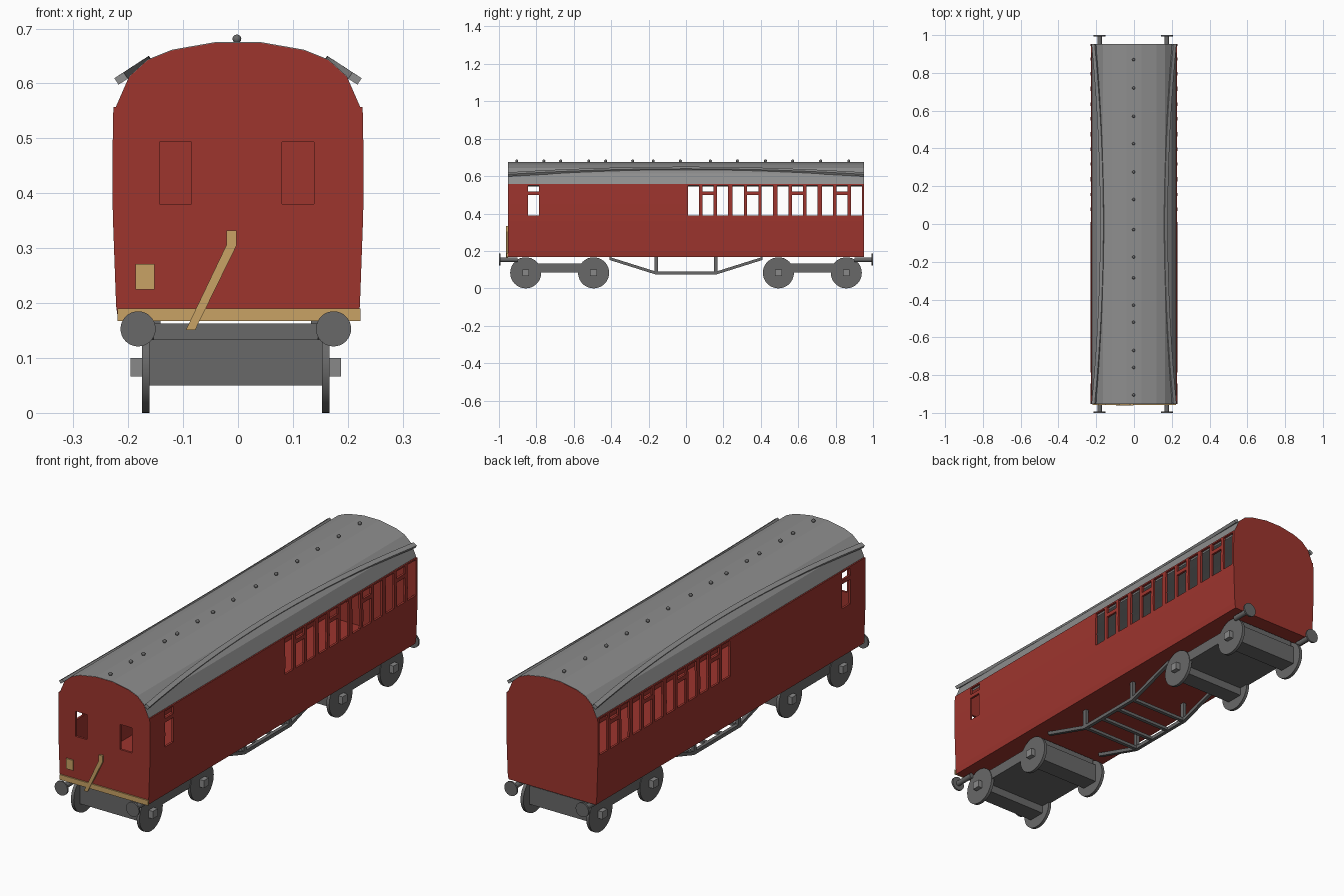
import bpy, bmesh, math
from mathutils import Matrix, Vector

cube = bpy.data.objects.get("Cube")
if cube:
    bpy.data.objects.remove(cube)


def material(name, rgb):
    m = bpy.data.materials.new(name)
    m.use_nodes = True
    m.diffuse_color = (*rgb, 1)
    m.node_tree.nodes["Principled BSDF"].inputs["Base Color"].default_value = (*rgb, 1)
    return m


RED = material("carriage red", (0.34, 0.035, 0.027))
ROOF = material("roof grey", (0.27, 0.27, 0.27))
IRON = material("dark iron", (0.14, 0.14, 0.14))
BOX = material("axle box grey", (0.25, 0.25, 0.25))
GOLD = material("pale gold", (0.58, 0.36, 0.13))


def finish(name, bm, mat):
    bmesh.ops.recalc_face_normals(bm, faces=bm.faces)
    me = bpy.data.meshes.new(name)
    bm.to_mesh(me)
    bm.free()
    me.materials.append(mat)
    ob = bpy.data.objects.new(name, me)
    bpy.context.collection.objects.link(ob)
    return ob


def loft(name, rings, mat):
    """Skin closed rings of points and cap both ends."""
    bm = bmesh.new()
    vs = [[bm.verts.new(p) for p in r] for r in rings]
    n = len(vs[0])
    for a, b in zip(vs, vs[1:]):
        for i in range(n):
            bm.faces.new((a[i], a[(i + 1) % n], b[(i + 1) % n], b[i]))
    bm.faces.new(vs[0])
    bm.faces.new(vs[-1])
    return finish(name, bm, mat)


def prism(name, profile, y0, y1, mat):
    return loft(name, [[(x, y, z) for x, z in profile] for y in (y0, y1)], mat)


def boxes(name, spans, mat):
    """One mesh of axis-aligned boxes given as (x0, x1, y0, y1, z0, z1)."""
    bm = bmesh.new()
    for x0, x1, y0, y1, z0, z1 in spans:
        m = (Matrix.Translation(((x0 + x1) / 2, (y0 + y1) / 2, (z0 + z1) / 2))
             @ Matrix.Diagonal((x1 - x0, y1 - y0, z1 - z0, 1)))
        bmesh.ops.create_cube(bm, size=1, matrix=m)
    return finish(name, bm, mat)


def rod(name, p, q, r, mat, sides=24):
    p, q = Vector(p), Vector(q)
    bm = bmesh.new()
    m = Matrix.Translation((p + q) / 2) @ (q - p).to_track_quat('Z', 'Y').to_matrix().to_4x4()
    bmesh.ops.create_cone(bm, cap_ends=True, segments=sides, radius1=r, radius2=r,
                          depth=(q - p).length, matrix=m)
    return finish(name, bm, mat)


def cut(ob, cutter):
    mod = ob.modifiers.new("openings", 'BOOLEAN')
    mod.operation, mod.solver, mod.object = 'DIFFERENCE', 'EXACT', cutter
    dg = bpy.context.evaluated_depsgraph_get()
    me = bpy.data.meshes.new_from_object(ob.evaluated_get(dg))
    ob.modifiers.clear()
    ob.data = me


def smooth(obs):
    bpy.ops.object.select_all(action='DESELECT')
    for o in obs:
        o.select_set(True)
    bpy.context.view_layer.objects.active = obs[0]
    bpy.ops.object.shade_smooth_by_angle(angle=math.radians(35))


END = 0.953
EAVE = 0.557
wall = [(0.218, 0.167), (0.222, 0.195), (0.228, 0.36), (0.229, 0.45), (0.227, EAVE)]
arch = [(0.222, EAVE), (0.198, 0.612), (0.165, 0.642), (0.12, 0.66), (0.04, 0.674)]


def mirrored(half):
    return half + [(-x, z) for x, z in reversed(half)]


# Window openings: four compartments of three lights plus the guard's droplight
openings = []


def light(y0, split):
    for z0, z1 in ([(0.39, 0.5), (0.518, 0.55)] if split else [(0.39, 0.55)]):
        openings.append((-0.3, 0.3, y0, y0 + 0.06, z0, z1))


for c in range(4):
    for k in range(3):
        light(0.01 + c * 0.239 + k * 0.0775, k == 1)
light(-0.845, True)
side_cutter = boxes("side_window_cutter", openings, RED)
end_cutter = boxes("end_window_cutter", [(-0.143, -0.085, -1, -0.9, 0.38, 0.493),
                                         (0.08, 0.138, -1, -0.9, 0.38, 0.493)], RED)

# Body shell: side walls, floor and end walls
for s, side in ((1, "left"), (-1, "right")):
    ring = [(s * x, z) for x, z in wall] + [(s * (x - 0.01), z) for x, z in reversed(wall)]
    cut(prism(side + "_wall", ring, -END + 0.002, END - 0.002, RED), side_cutter)
boxes("floor", [(-0.215, 0.215, -END + 0.003, END - 0.003, 0.167, 0.178)], RED)
end_profile = mirrored(wall + arch)
front_wall = prism("front_wall", end_profile, -END, -END + 0.01, RED)
cut(front_wall, end_cutter)
prism("back_wall", end_profile, END - 0.01, END, RED)
for c in (side_cutter, end_cutter):
    bpy.data.objects.remove(c)

# Arched roof sheet
outer = mirrored([(x, z + 0.0015) for x, z in arch])
inner = [(x * 0.95, z - 0.012) for x, z in mirrored(arch)]
prism("roof", outer + inner[::-1], -END + 0.001, END - 0.001, ROOF)

# Bowed rain strips, partly sunk into the roof
for s, side in ((1, "left"), (-1, "right")):
    rings = []
    for i in range(25):
        t = i / 12 - 1
        cx, cz = 0.167 + 0.046 * t * t, 0.639 - 0.03 * t * t
        ring = []
        for a, b in ((-1, -1), (1, -1), (1, 1), (-1, 1)):
            dx, dz = 0.01 * a, 0.007 * b
            ring.append((s * (cx + dx * 0.84 + dz * 0.54), t * END, cz - dx * 0.54 + dz * 0.84))
        rings.append(ring)
    loft(side + "_rain_strip", rings, ROOF)

# Roof vents
bm = bmesh.new()
for y in (0.87, 0.72, 0.57, 0.425, 0.275, 0.13, -0.03, -0.175,
          -0.285, -0.43, -0.52, -0.67, -0.76, -0.905):
    bmesh.ops.create_uvsphere(bm, u_segments=12, v_segments=8, radius=0.008,
                              matrix=Matrix.Translation((-0.002, y, 0.681)))
smooth([finish("roof_vents", bm, IRON)])

# Gilt fittings on the front
boxes("front_beam", [(-0.219, 0.223, -END - 0.006, -END, 0.167, 0.19)], GOLD)
boxes("front_box", [(-0.187, -0.152, -END - 0.006, -END, 0.225, 0.271)], GOLD)
prism("front_pipe", [(-0.021, 0.332), (-0.003, 0.332), (-0.003, 0.304), (-0.078, 0.151),
                     (-0.095, 0.151), (-0.021, 0.306)], -END - 0.009, -END, GOLD)

# Buffers
OFF = -0.004
round_parts = []
for e, end in ((-1, "front"), (1, "back")):
    for s, side in ((1, "left"), (-1, "right")):
        x = OFF + s * 0.178
        round_parts.append(rod(f"{end}_{side}_buffer_shank", (x, e * 0.9, 0.153),
                               (x, e * 0.995, 0.153), 0.012, IRON, 16))
        round_parts.append(rod(f"{end}_{side}_buffer_head", (x, e * 0.992, 0.153),
                               (x, e, 0.153), 0.032, IRON, 32))

# Bogies: slab frame, broad axles, wheels and axle boxes
for e, end in ((-1, "front"), (1, "back")):
    boxes(end + "_bogie_frame", [(OFF - 0.168, OFF + 0.168, e * 0.675 - 0.18,
                                  e * 0.675 + 0.18, 0.086, 0.134)], IRON)
    for k, d in enumerate((0.494, 0.857)):
        y = e * d
        tag = f"{end}_{'inner' if k == 0 else 'outer'}"
        boxes(tag + "_axle_block", [(OFF - 0.167, OFF + 0.167, y - 0.04, y + 0.04, 0.05, 0.134),
                                    (OFF - 0.15, OFF + 0.15, y - 0.03, y + 0.03, 0.134, 0.163)], IRON)
        for s, side in ((1, "left"), (-1, "right")):
            round_parts.append(rod(f"{tag}_{side}_wheel", (OFF + s * 0.157, y, 0.083),
                                   (OFF + s * 0.171, y, 0.083), 0.083, IRON, 40))
            xs = sorted((OFF + s * 0.165, OFF + s * 0.192))
            boxes(f"{tag}_{side}_axle_box", [(*xs, y - 0.018, y + 0.018, 0.066, 0.1)], BOX)
smooth(round_parts)

# Underframe trusses with posts and cross bars
line = [(-0.41, 0.16), (-0.165, 0.083), (0.165, 0.083), (0.41, 0.16)]
for s, side in ((1, "left"), (-1, "right")):
    x = OFF + s * 0.145
    loft(side + "_truss", [[(x + dx, y, z + dz) for dx, dz in
                            ((-0.008, -0.008), (0.008, -0.008), (0.008, 0.008), (-0.008, 0.008))]
                           for y, z in line], IRON)
    boxes(side + "_truss_posts", [(x - 0.008, x + 0.008, y - 0.009, y + 0.009, 0.083, 0.17)
                                  for y in (-0.16, 0.16)], IRON)
boxes("truss_cross_bars", [(OFF - 0.145, OFF + 0.145, y - 0.008, y + 0.008, 0.076, 0.09)
                           for y in (-0.16, -0.053, 0.053, 0.16)], IRON)
